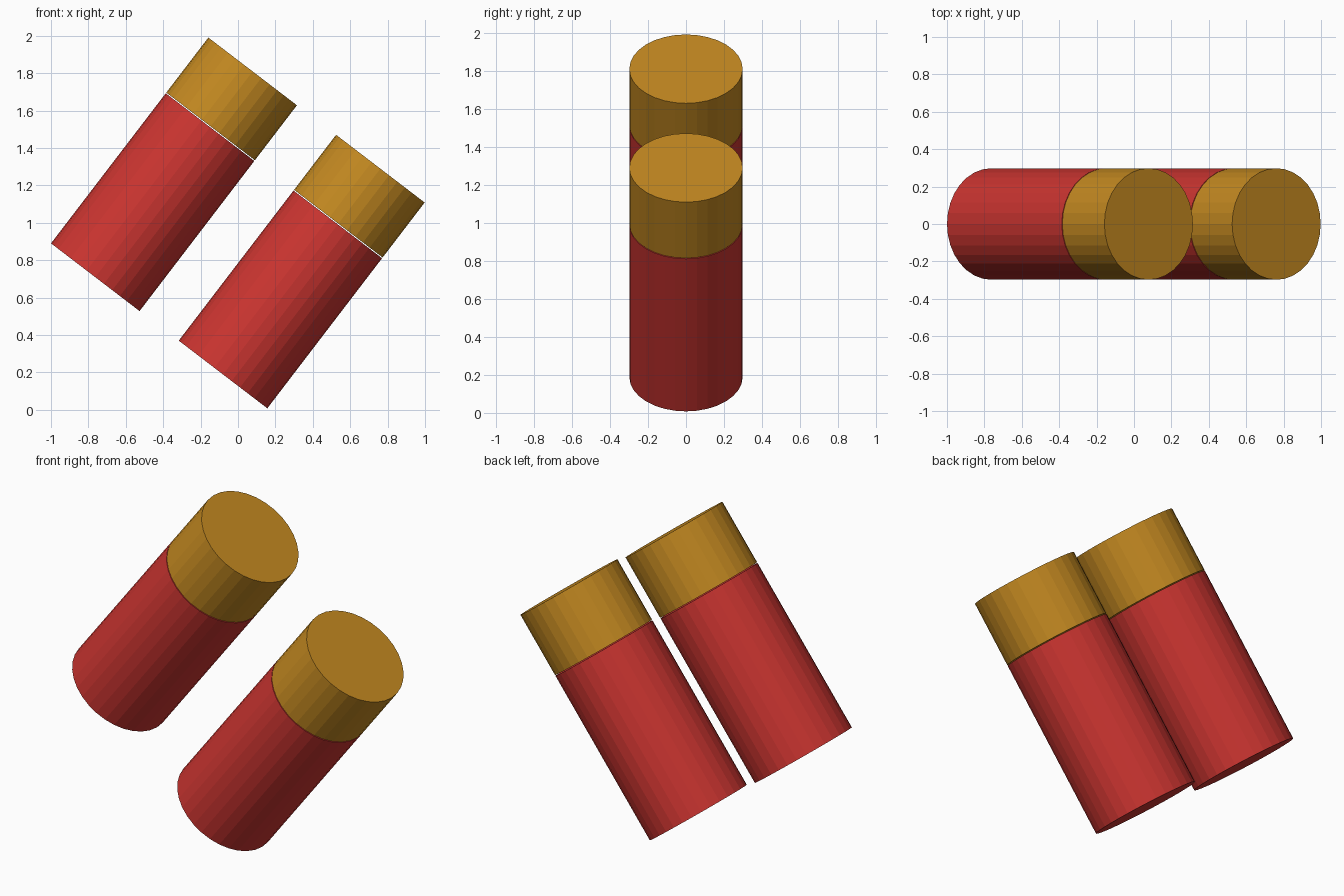
import bpy
from math import radians
from mathutils import Vector, Matrix

if "Cube" in bpy.data.objects:
    bpy.data.objects.remove(bpy.data.objects["Cube"])

TILT = Matrix.Rotation(radians(37.4), 4, 'Y')
RADIUS = 0.298


def material(name, color):
    m = bpy.data.materials.new(name)
    m.diffuse_color = color
    m.use_nodes = True
    m.node_tree.nodes["Principled BSDF"].inputs["Base Color"].default_value = m.diffuse_color
    return m


RED = material("red", (0.60, 0.035, 0.03, 1))
BRASS = material("brass", (0.55, 0.25, 0.015, 1))


def segment(name, base, start, end, mat):
    """Closed cylinder along the tilted axis, from start to end above base."""
    bpy.ops.mesh.primitive_cylinder_add(vertices=32, radius=RADIUS, depth=end - start)
    ob = bpy.context.object
    ob.name = name
    ob.matrix_world = (Matrix.Translation(base) @ TILT
                       @ Matrix.Translation((0, 0, (start + end) / 2)))
    ob.data.materials.append(mat)


# Two parallel cartridges: red body and brass cap with a hairline gap between
for side, base in (("left", Vector((-0.763, 0, 0.709))),
                   ("right", Vector((-0.080, 0, 0.189)))):
    segment(side + "_body", base, 0, 1.010, RED)
    segment(side + "_cap", base, 1.015, 1.385, BRASS)
